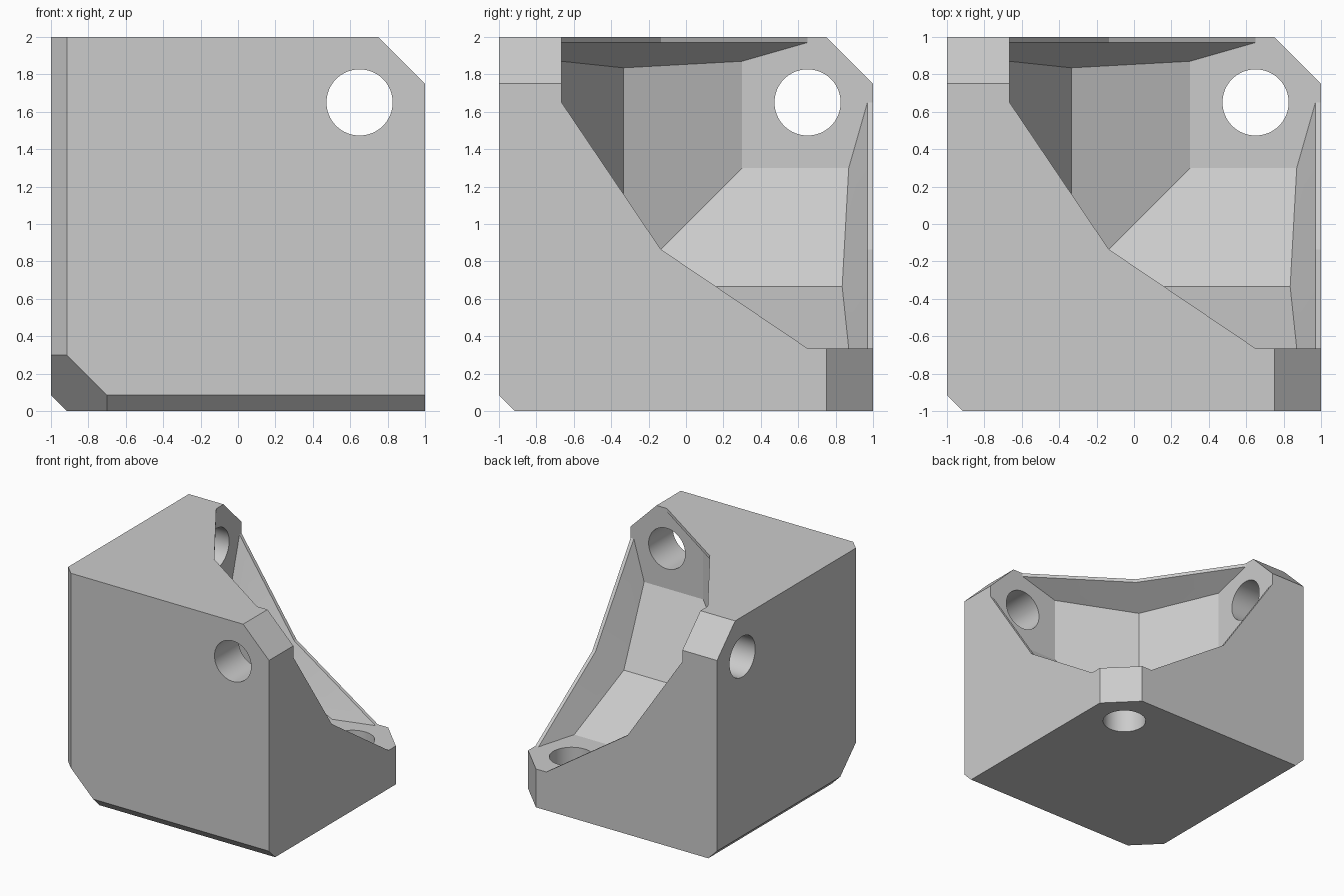
import bpy
import bmesh
from math import radians
from mathutils import Matrix, Vector

cube = bpy.data.objects.get("Cube")
if cube:
    bpy.data.objects.remove(cube, do_unlink=True)

SIZE = 2.0       # outer cube
T = 0.335        # wall thickness
C = 0.085        # outer edge chamfer
K = 0.30         # where the blunt outer corner starts
E = 1.75         # start of wall tip chamfer
H = 1.65         # hole centre along both wall directions
R = 0.177        # hole radius
S = 1.30         # where the inner fillet meets a wall
M = 0.665        # middle of the inner fillet
N = 0.865        # middle of the end web
LIP = 1.97       # underside of the end web rim
ORIGIN = Vector((-1, -1, 0))


def cyclic(p, k):
    """Turn a point around the cube diagonal."""
    return p[-k:] + p[:-k] if k else p


def swap(p):
    return (p[1], p[0], p[2])


material = bpy.data.materials.new("light grey")
material.use_nodes = True
grey = (0.6, 0.6, 0.6, 1)
material.diffuse_color = grey
material.node_tree.nodes["Principled BSDF"].inputs["Base Color"].default_value = grey

# Faces mirrored across the plane between two walls
halves = [
    # rim of end web
    [(H, T, SIZE), (H, T, LIP), (N, N, LIP), (N, N, SIZE)],
    # sloping underside of end web
    [(H, T, LIP), (N, N, LIP), (M, M, 1.835), (S, T, 1.87)],
    # inner fillet
    [(T, S, S), (M, M, M), (M, M, 1.835), (T, S, 1.87)],
]

# Faces repeated once per wall
sector = halves + [[swap(p) for p in f] for f in halves] + [
    # outer wall
    [(C, 0, K), (K, 0, C), (SIZE, 0, C), (SIZE, 0, E), (E, 0, SIZE), (C, 0, SIZE)],
    # outer edge chamfer
    [(C, 0, K), (0, C, K), (0, C, SIZE), (C, 0, SIZE)],
    # end face
    [(C, 0, SIZE), (E, 0, SIZE), (E, T, SIZE), (H, T, SIZE), (N, N, SIZE),
     (T, H, SIZE), (T, E, SIZE), (0, E, SIZE), (0, C, SIZE)],
    # wall tip chamfer
    [(SIZE, 0, E), (E, 0, SIZE), (E, T, SIZE), (SIZE, T, E)],
    # inner wall around the hole
    [(T, S, S), (T, S, 1.87), (T, H, LIP), (T, H, SIZE), (T, E, SIZE),
     (T, SIZE, E), (T, SIZE, H), (T, LIP, H), (T, 1.87, S)],
]
blunt_corner = [(C, 0, K), (K, 0, C), (K, C, 0), (C, K, 0), (0, K, C), (0, C, K)]


def make_object(name, bm):
    bmesh.ops.recalc_face_normals(bm, faces=bm.faces)
    mesh = bpy.data.meshes.new(name)
    bm.to_mesh(mesh)
    bm.free()
    mesh.materials.append(material)
    obj = bpy.data.objects.new(name, mesh)
    bpy.context.scene.collection.objects.link(obj)
    return obj


# Bracket body
bm = bmesh.new()
faces = [blunt_corner] + [[cyclic(p, k) for p in f] for f in sector for k in range(3)]
for face in faces:
    bm.faces.new([bm.verts.new(Vector(p) + ORIGIN) for p in face])
bmesh.ops.remove_doubles(bm, verts=bm.verts, dist=0.001)
bracket = make_object("corner_bracket", bm)

# Bolt holes, one through each wall
bm = bmesh.new()
for k in range(3):
    centre = Vector(cyclic((H, H, T / 2), k)) + ORIGIN
    axis = Vector(cyclic((0.0, 0.0, 1.0), k))
    turn = axis.to_track_quat('Z', 'Y').to_matrix().to_4x4()
    bmesh.ops.create_cone(bm, cap_ends=True, segments=64, radius1=R, radius2=R,
                          depth=T + 0.2, matrix=Matrix.Translation(centre) @ turn)
cutter = make_object("hole_cutter", bm)
cutter.hide_render = True

cut = bracket.modifiers.new("holes", 'BOOLEAN')
cut.operation = 'DIFFERENCE'
cut.solver = 'EXACT'
cut.object = cutter

# Apply the holes and finish the shading
bpy.ops.object.select_all(action='DESELECT')
bpy.context.view_layer.objects.active = bracket
bracket.select_set(True)
bpy.ops.object.modifier_apply(modifier=cut.name)
bpy.data.objects.remove(cutter, do_unlink=True)
bpy.ops.object.shade_smooth_by_angle(angle=radians(15))
